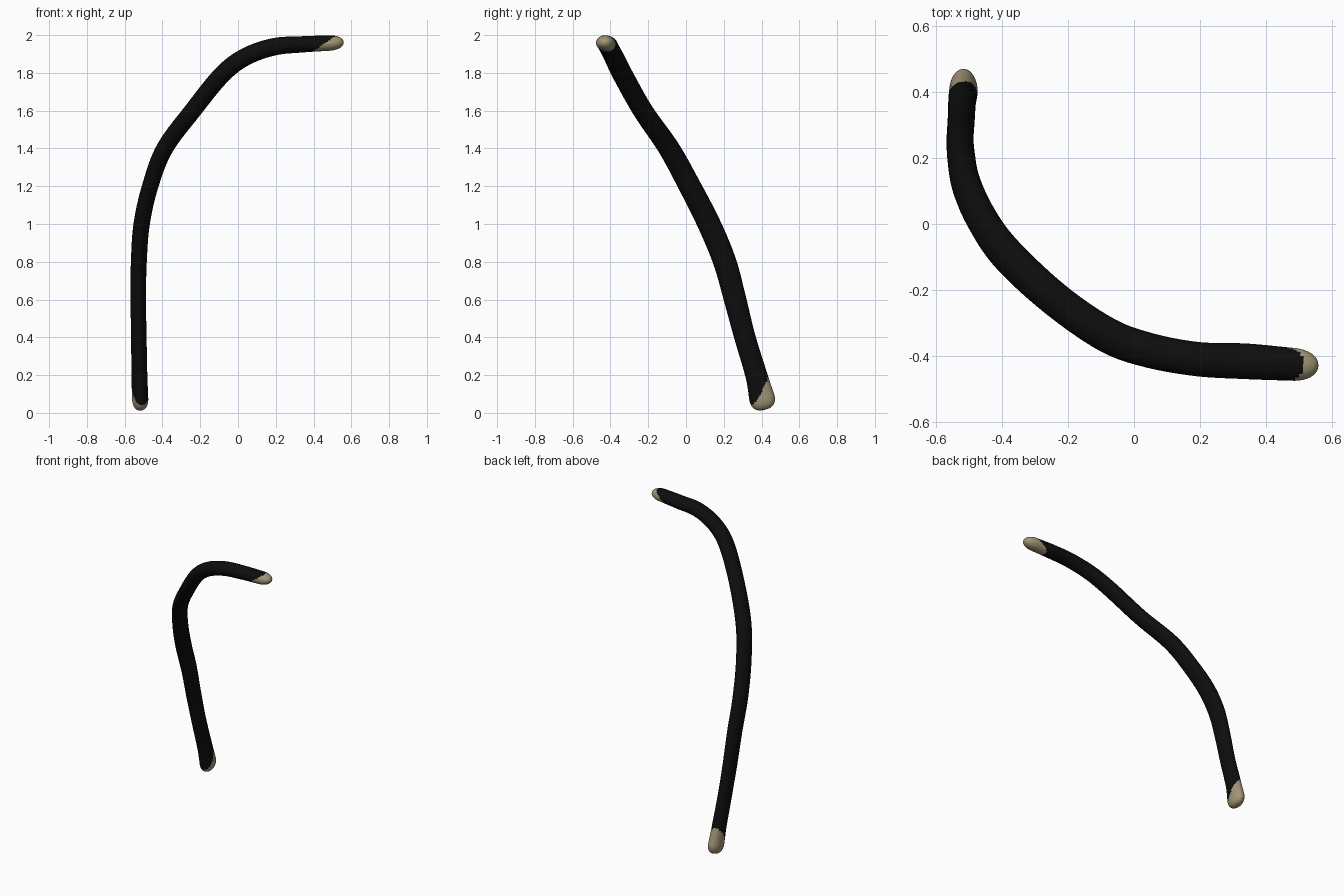
import bpy, bmesh, math
from mathutils import Vector

if "Cube" in bpy.data.objects:
    bpy.data.objects.remove(bpy.data.objects["Cube"], do_unlink=True)

SIDES = 40
STEPS = 12
CAP_RINGS = 10

# Centre line from foot to tip: x, y, z, thin radius, wide radius
PATH = [
    (-0.518, 0.403, 0.075, 0.043, 0.068),
    (-0.522, 0.372, 0.20, 0.042, 0.058),
    (-0.525, 0.312, 0.40, 0.041, 0.056),
    (-0.528, 0.260, 0.60, 0.041, 0.059),
    (-0.525, 0.205, 0.80, 0.042, 0.061),
    (-0.510, 0.122, 1.00, 0.043, 0.061),
    (-0.465, 0.020, 1.20, 0.043, 0.059),
    (-0.388, -0.090, 1.40, 0.045, 0.057),
    (-0.240, -0.228, 1.60, 0.046, 0.054),
    (-0.085, -0.335, 1.79, 0.047, 0.054),
    (0.040, -0.382, 1.885, 0.047, 0.053),
    (0.190, -0.410, 1.938, 0.046, 0.052),
    (0.340, -0.417, 1.951, 0.043, 0.054),
    (0.480, -0.426, 1.958, 0.041, 0.050),
]


def make_material(name, colour, roughness):
    mat = bpy.data.materials.new(name)
    mat.use_nodes = True
    mat.diffuse_color = (*colour, 1)
    bsdf = mat.node_tree.nodes["Principled BSDF"]
    bsdf.inputs["Base Color"].default_value = (*colour, 1)
    bsdf.inputs["Roughness"].default_value = roughness
    return mat


def spline(points):
    """Smooth curve through every control point."""
    pts = [Vector(p) for p in points]
    pts = [2 * pts[0] - pts[1]] + pts + [2 * pts[-1] - pts[-2]]
    out = []
    for a, b, c, d in zip(pts, pts[1:], pts[2:], pts[3:]):
        for i in range(STEPS):
            t = i / STEPS
            out.append(0.5 * (2 * b + (c - a) * t + (2 * a - 5 * b + 4 * c - d) * t**2
                              + (3 * b - a - 3 * c + d) * t**3))
    out.append(pts[-2])
    return out


def cap(centre, direction, thin, wide, length, bluntness):
    """Rounded end as shrinking sections, ordered outwards."""
    out = []
    for i in range(1, CAP_RINGS + 1):
        a = 0.98 * i / CAP_RINGS * math.pi / 2
        s = math.cos(a) ** bluntness
        out.append((centre + direction * length * math.sin(a), direction, thin * s, wide * s))
    return out


# Sections of the bent rod, with a rounded cap on each end
samples = spline(PATH)
centres = [Vector(s[:3]) for s in samples]
sections = []
for i, s in enumerate(samples):
    ahead = centres[min(i + 1, len(centres) - 1)]
    behind = centres[max(i - 1, 0)]
    sections.append((centres[i], (ahead - behind).normalized(), s[3], s[4]))
c, d, thin, wide = sections[0]
foot = [(p, -n, u, v) for p, n, u, v in cap(c, -d, thin, wide, 0.06, 0.7)]
c, d, thin, wide = sections[-1]
tip = cap(c, d, thin, wide, 0.08, 0.9)
sections = foot[::-1] + sections + tip

# Skin the sections; the wide axis stays across the bend
bm = bmesh.new()
rings = []
for centre, tangent, thin, wide in sections:
    across = Vector((0, 1, 0))
    across = (across - tangent * across.dot(tangent)).normalized()
    normal = tangent.cross(across)
    ring = []
    for k in range(SIDES):
        a = 2 * math.pi * k / SIDES
        ring.append(bm.verts.new(centre + normal * thin * math.cos(a) + across * wide * math.sin(a)))
    rings.append(ring)
for low, high in zip(rings, rings[1:]):
    for k in range(SIDES):
        n = (k + 1) % SIDES
        bm.faces.new((low[k], low[n], high[n], high[k]))
bm.faces.new(rings[0][::-1])
bm.faces.new(rings[-1])
bmesh.ops.recalc_face_normals(bm, faces=bm.faces)

# Bare ends are cut off by slanting planes
for f in bm.faces:
    p = f.calc_center_median()
    bare_foot = p.z < 0.3 and p.y - 0.335 - 0.59 * (p.z - 0.03) - 0.4 * (p.x + 0.52) > 0
    bare_tip = p.x > 0.40 + 1.45 * (p.z - 1.915)
    f.material_index = int(bare_foot or (p.x > 0.3 and bare_tip))

mesh = bpy.data.meshes.new("bent_rod")
bm.to_mesh(mesh)
bm.free()
mesh.materials.append(make_material("black coating", (0.004, 0.004, 0.004), 0.6))
mesh.materials.append(make_material("bare tan", (0.36, 0.30, 0.18), 0.6))
rod = bpy.data.objects.new("bent_rod", mesh)
bpy.context.collection.objects.link(rod)
bpy.context.view_layer.objects.active = rod
rod.select_set(True)
bpy.ops.object.shade_smooth_by_angle(angle=math.radians(50))
